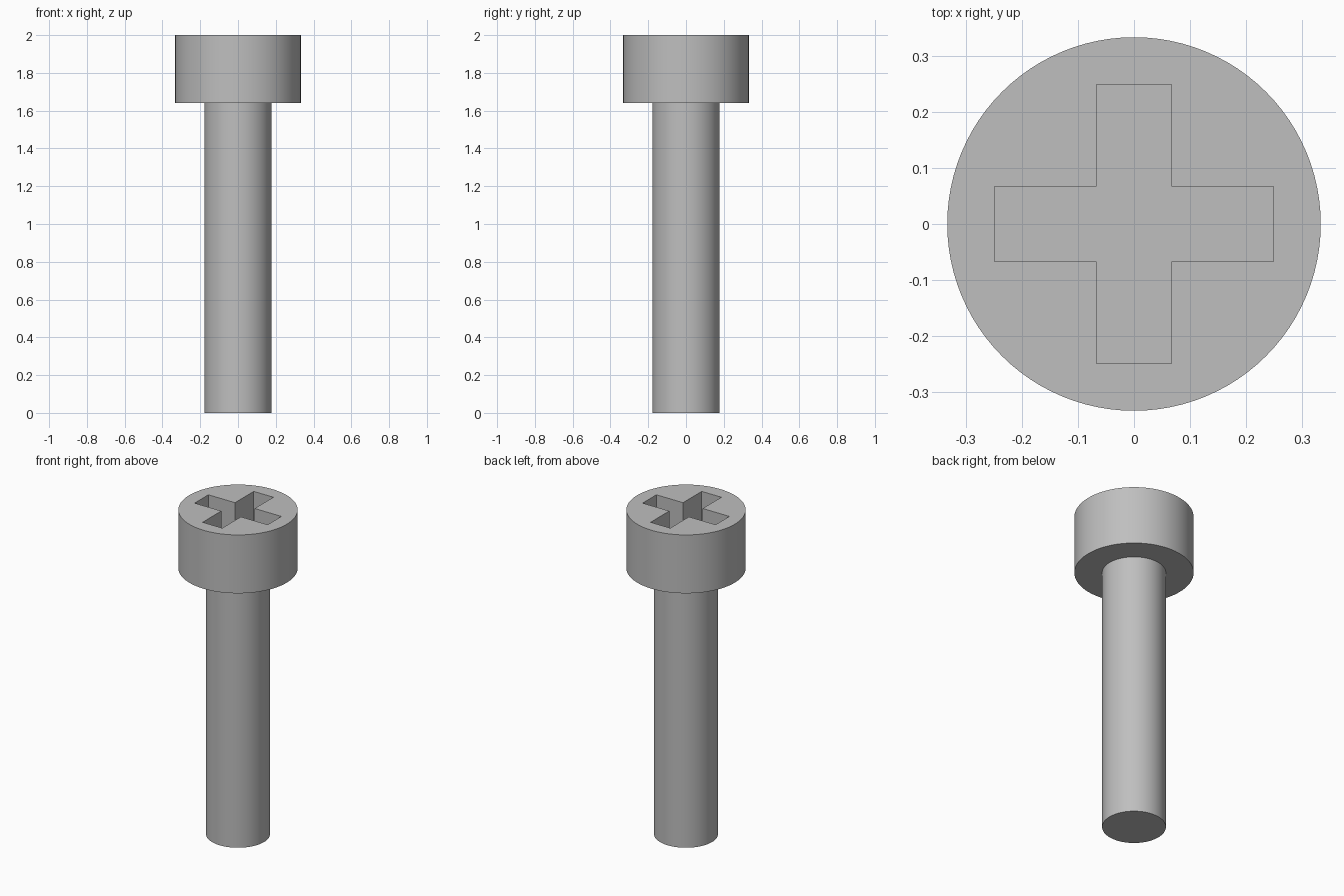
import bpy

cube = bpy.data.objects.get("Cube")
if cube:
    bpy.data.objects.remove(cube, do_unlink=True)

HEAD_BOTTOM, TOP = 1.64, 2.0
SLOT_DEPTH, ARM, HALF_WIDTH = 0.2, 0.249, 0.067

# Plain grey metal
steel = bpy.data.materials.new("grey_steel")
steel.use_nodes = True
colour = (0.52, 0.52, 0.52, 1)
steel.diffuse_color = colour
steel.node_tree.nodes["Principled BSDF"].inputs["Base Color"].default_value = colour


def cylinder(name, radius, bottom, top):
    bpy.ops.mesh.primitive_cylinder_add(
        vertices=96, radius=radius, depth=top - bottom,
        location=(0, 0, (bottom + top) / 2))
    obj = bpy.context.object
    obj.name = name
    obj.data.materials.append(steel)
    return obj


def cross_cutter(name):
    # Cross outline: one quarter's three corners, turned four times
    x, y, outline = ARM, HALF_WIDTH, []
    corners = [(x, -y), (x, y), (y, y)]
    for _ in range(4):
        outline += corners
        corners = [(-b, a) for a, b in corners]
    n = len(outline)
    verts = [(a, b, z) for z in (TOP - SLOT_DEPTH, TOP + 0.1) for a, b in outline]
    faces = [list(range(n))[::-1], list(range(n, 2 * n))]
    faces += [(i, (i + 1) % n, (i + 1) % n + n, i + n) for i in range(n)]
    mesh = bpy.data.meshes.new(name)
    mesh.from_pydata(verts, [], faces)
    mesh.materials.append(steel)
    obj = bpy.data.objects.new(name, mesh)
    bpy.context.collection.objects.link(obj)
    obj.hide_render = True
    return obj


# Shaft and head
shaft = cylinder("shaft", 0.178, 0, HEAD_BOTTOM)
head = cylinder("head", 0.333, HEAD_BOTTOM, TOP)

# Cross-shaped driver slot sunk into the head
cutter = cross_cutter("slot_cutter")
cut = head.modifiers.new("driver_slot", 'BOOLEAN')
cut.operation = 'DIFFERENCE'
cut.solver = 'EXACT'
cut.object = cutter
bpy.context.view_layer.objects.active = head
bpy.ops.object.modifier_apply(modifier=cut.name)
bpy.data.objects.remove(cutter, do_unlink=True)

# Smooth round sides with crisp rims
for obj in (shaft, head):
    bpy.ops.object.select_all(action='DESELECT')
    obj.select_set(True)
    bpy.context.view_layer.objects.active = obj
    bpy.ops.object.shade_smooth_by_angle(angle=0.5)
